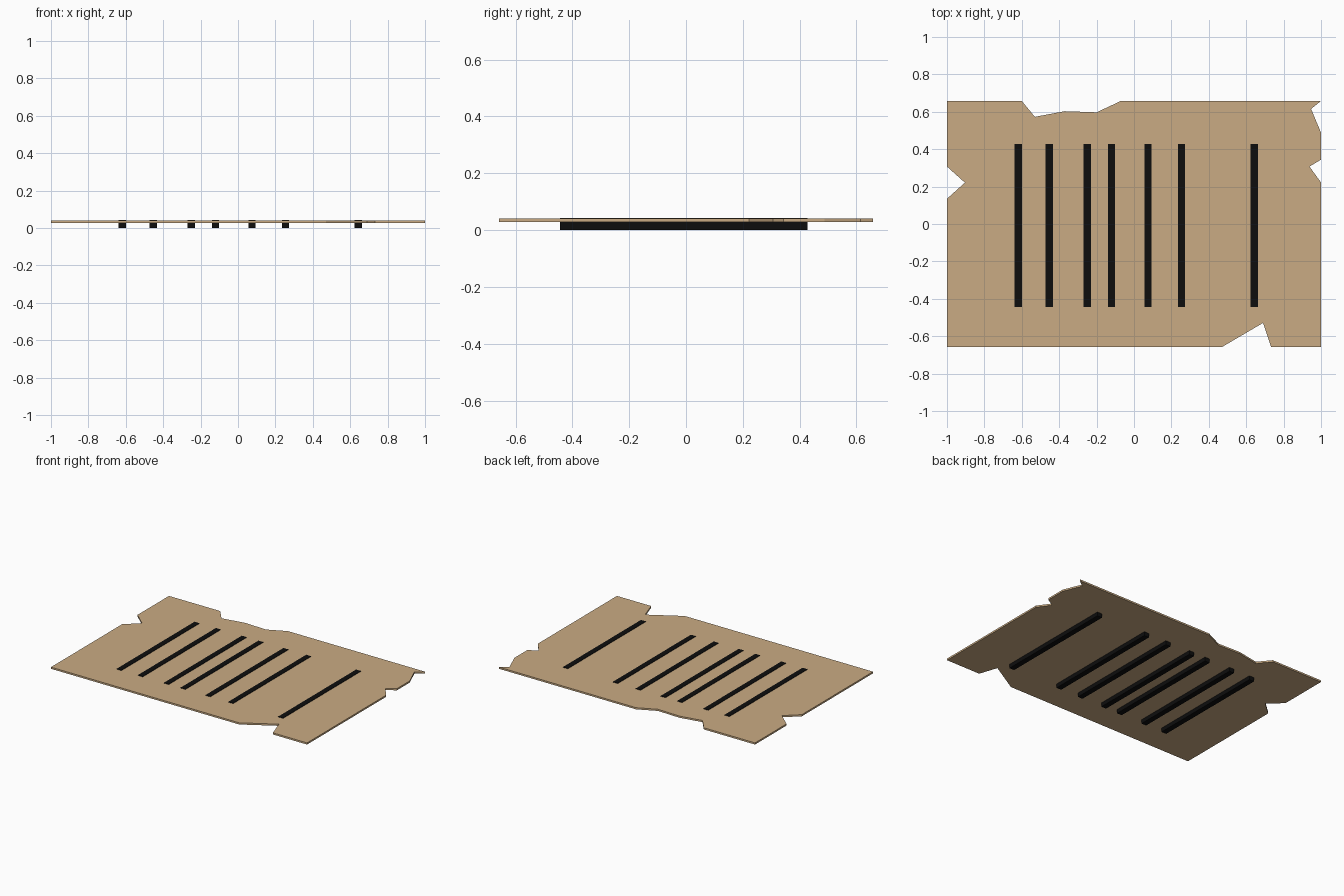
import bpy, bmesh

if "Cube" in bpy.data.objects:
    bpy.data.objects.remove(bpy.data.objects["Cube"])

def material(name, rgb):
    m = bpy.data.materials.new(name)
    m.diffuse_color = (*rgb, 1.0)
    m.use_nodes = True
    m.node_tree.nodes["Principled BSDF"].inputs["Base Color"].default_value = m.diffuse_color
    return m

tan = material("cardboard tan", (0.59, 0.41, 0.23))
black = material("black", (0.004, 0.004, 0.004))

def prism(name, outline, z0, z1, mat):
    """Extrude a flat outline from z0 to z1."""
    bm = bmesh.new()
    face = bm.faces.new([bm.verts.new((x, y, z0)) for x, y in outline])
    ext = bmesh.ops.extrude_face_region(bm, geom=[face])
    for v in ext["geom"]:
        if isinstance(v, bmesh.types.BMVert):
            v.co.z = z1
    bmesh.ops.triangulate(bm, faces=[f for f in bm.faces if len(f.verts) > 4])
    bmesh.ops.recalc_face_normals(bm, faces=bm.faces)
    me = bpy.data.meshes.new(name)
    bm.to_mesh(me)
    bm.free()
    me.materials.append(mat)
    ob = bpy.data.objects.new(name, me)
    bpy.context.collection.objects.link(ob)
    return ob

# Torn sheet with notched edges, counter-clockwise from the front left corner
H = 0.658
sheet = [
    (-1, -H), (0.47, -H), (0.69, -0.529), (0.733, -H), (1, -H),
    (1, 0.222), (0.938, 0.307), (1, 0.344), (1, 0.488), (0.947, 0.615), (1, H),
    (-0.07, H), (-0.20, 0.597), (-0.37, 0.603), (-0.53, 0.573), (-0.60, H), (-1, H),
    (-1, 0.307), (-0.904, 0.221), (-1, 0.135),
]
prism("torn_sheet", sheet, 0.028, 0.040, tan)

# Unevenly spaced bars running through the sheet
W, Y0, Y1 = 0.019, -0.443, 0.427
for i, x in enumerate((-0.619, -0.453, -0.25, -0.12, 0.075, 0.253, 0.643)):
    prism(f"bar_{i + 1}", [(x - W, Y0), (x + W, Y0), (x + W, Y1), (x - W, Y1)],
          0.0, 0.043, black)
